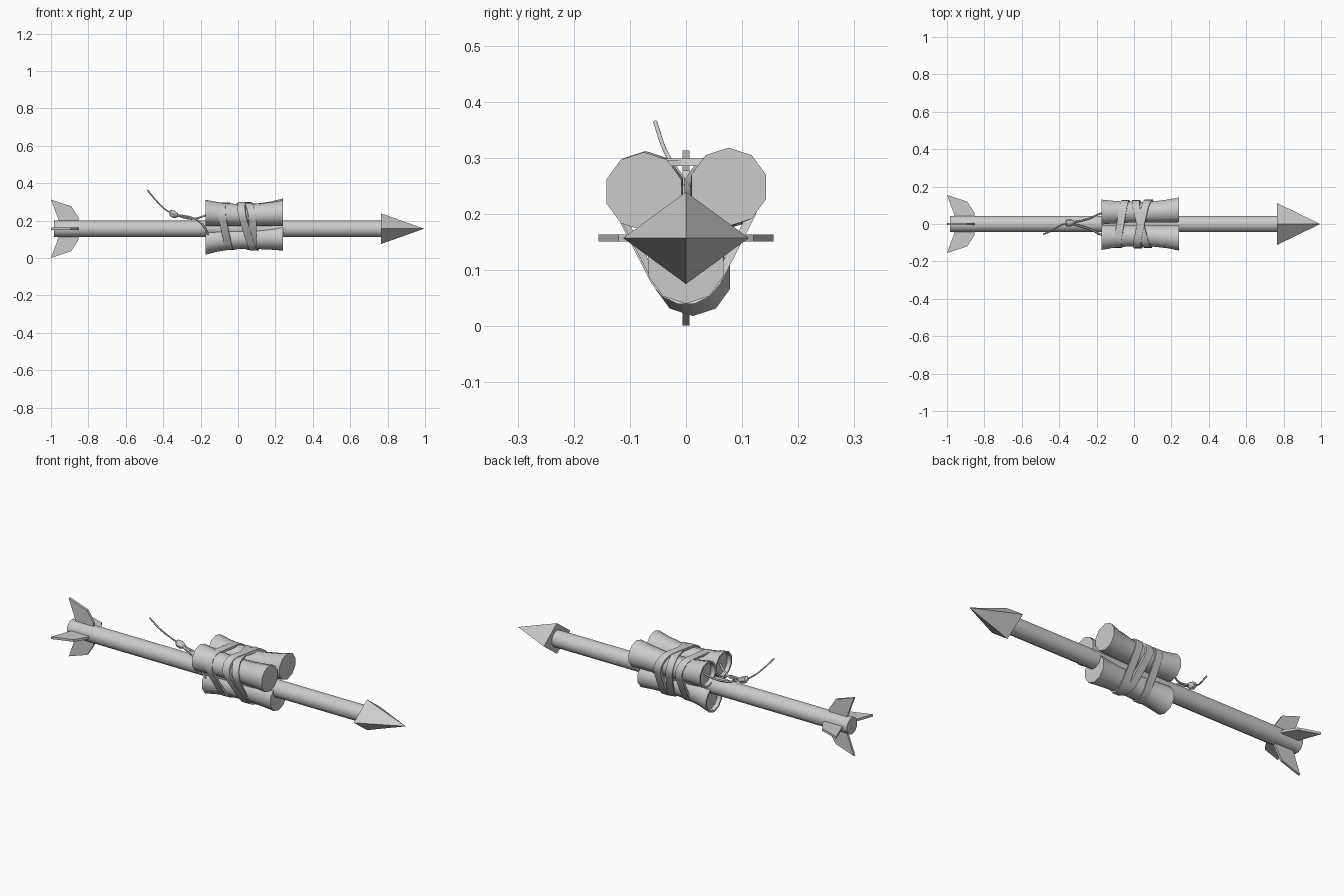
import bpy, bmesh, math
from mathutils import Vector

if "Cube" in bpy.data.objects:
    bpy.data.objects.remove(bpy.data.objects["Cube"])

AX = 0.157   # height of the shaft axis


def make(name, verts, faces, smooth=None):
    me = bpy.data.meshes.new(name)
    me.from_pydata(verts, [], faces)
    bm = bmesh.new()
    bm.from_mesh(me)
    bmesh.ops.recalc_face_normals(bm, faces=bm.faces)
    bm.to_mesh(me)
    bm.free()
    ob = bpy.data.objects.new(name, me)
    bpy.context.collection.objects.link(ob)
    if smooth:
        bpy.ops.object.select_all(action='DESELECT')
        ob.select_set(True)
        bpy.context.view_layer.objects.active = ob
        bpy.ops.object.shade_smooth_by_angle(angle=math.radians(smooth))
    return ob


def tube(name, rings, n, turn=0.0, smooth=40):
    """Capped tube along x; each ring is (x, y, z, radius)."""
    verts = [(x, y + r * math.cos(turn + math.tau * i / n), z + r * math.sin(turn + math.tau * i / n))
             for x, y, z, r in rings for i in range(n)]
    faces = [(k * n + i, k * n + (i + 1) % n, (k + 1) * n + (i + 1) % n, (k + 1) * n + i)
             for k in range(len(rings) - 1) for i in range(n)]
    faces += [tuple(range(n)), tuple(range(len(verts) - n, len(verts)))]
    return make(name, verts, faces, smooth)


def cord(name, pts, r):
    cu = bpy.data.curves.new(name, 'CURVE')
    cu.dimensions = '3D'
    cu.bevel_depth = r
    cu.bevel_resolution = 1
    cu.resolution_u = 4
    cu.use_fill_caps = True
    sp = cu.splines.new('BEZIER')
    sp.bezier_points.add(len(pts) - 1)
    for p, co in zip(sp.bezier_points, pts):
        p.co = co
        p.handle_left_type = p.handle_right_type = 'AUTO'
    ob = bpy.data.objects.new(name, cu)
    bpy.context.collection.objects.link(ob)


# shaft
tube("shaft", [(-0.985, 0, AX, 0.045), (0.78, 0, AX, 0.045)], 12, math.pi / 12)

# four-sided arrowhead
make("arrowhead",
     [(0.765, 0.112, AX), (0.765, 0, AX + 0.082), (0.765, -0.112, AX), (0.765, 0, AX - 0.082), (0.995, 0, AX)],
     [(0, 1, 2, 3), (0, 1, 4), (1, 2, 4), (2, 3, 4), (3, 0, 4)])

# tail fins
outline = [(-1.0, 0.156), (-0.892, 0.12), (-0.853, 0.06), (-0.853, 0.035), (-0.955, 0.035)]
n = len(outline)
for k in range(4):
    c, s = round(math.cos(k * math.pi / 2)), round(math.sin(k * math.pi / 2))
    vs = [(x, r * c - t * s, AX + r * s + t * c) for t in (-0.006, 0.006) for x, r in outline]
    fs = [tuple(range(n)), tuple(range(n, 2 * n))]
    fs += [(i, (i + 1) % n, n + (i + 1) % n, n + i) for i in range(n)]
    make(f"fin_{k + 1}", vs, fs)

# explosive sticks: (back, middle, front) centres, pinched by the straps
sticks = [((0.064, 0.240), (0.063, 0.230), (0.076, 0.248)),
          ((-0.072, 0.242), (-0.063, 0.230), (-0.075, 0.240)),
          ((0.012, 0.088), (0.0, 0.107), (0.0, 0.110))]
for k, (b, m, f) in enumerate(sticks):
    rings = []
    for t in (-1, -0.7, -0.35, 0, 0.35, 0.7, 1):
        e = f if t > 0 else b
        w = t * t
        rings.append((0.0325 + 0.2075 * t, m[0] + (e[0] - m[0]) * w, m[1] + (e[1] - m[1]) * w, 0.058 + 0.012 * w))
    # recessed back end with a thin rim
    x, y, z, r = rings[0]
    rings = [(x + 0.02, y, z, r - 0.012), (x, y, z, r - 0.009)] + rings
    tube(f"stick_{k + 1}", rings, 10, math.pi / 10)


# straps: flat bands following the outer hull of the three sticks
def hull(offset):
    loop = []
    for (y, z), a0, a1 in (((0.063, 0.230), -27, 90), ((-0.063, 0.230), 90, 207), ((0, 0.107), 207, 333)):
        for i in range(6):
            a = math.radians(a0 + (a1 - a0) * i / 5)
            loop.append((y + (0.058 + offset) * math.cos(a), z + (0.058 + offset) * math.sin(a)))
    return loop


def strap(name, x0, ty, tz, half, lift):
    inner, outer = hull(-0.003), hull(lift)
    n = len(inner)
    verts = []
    for loop, sx in ((inner, -1), (outer, -1), (outer, 1), (inner, 1)):
        verts += [(x0 + ty * y + tz * (z - 0.17) + sx * half, y, z) for y, z in loop]
    faces = [(k * n + i, k * n + (i + 1) % n, (k + 1) % 4 * n + (i + 1) % n, (k + 1) % 4 * n + i)
             for k in range(4) for i in range(n)]
    make(name, verts, faces, 40)


strap("strap_1", -0.058, 0.16, -0.12, 0.02, 0.008)
strap("strap_2", 0.052, -0.25, -0.15, 0.02, 0.008)
strap("strap_3", 0.062, 0.22, -0.2, 0.02, 0.011)

# fuses gathered in a knot, one loose end
KNOT = (-0.345, 0.006, 0.235)
cord("fuse_1", [(-0.15, 0.064, 0.24), (-0.19, 0.052, 0.222), (-0.25, 0.026, 0.209), KNOT], 0.005)
cord("fuse_2", [(-0.15, -0.072, 0.24), (-0.19, -0.05, 0.222), (-0.25, -0.022, 0.21), KNOT], 0.005)
cord("fuse_3", [(-0.15, -0.03, 0.1), (-0.18, -0.056, 0.165), (-0.22, -0.035, 0.205), KNOT], 0.005)
cord("fuse_end", [KNOT, (-0.39, -0.005, 0.26), (-0.44, -0.036, 0.31), (-0.485, -0.055, 0.364)], 0.004)
tube("fuse_knot", [(-0.37, 0.004, 0.242, 0.007), (-0.36, 0.005, 0.239, 0.018), (-0.342, 0.006, 0.234, 0.02),
                   (-0.325, 0.007, 0.23, 0.013), (-0.318, 0.007, 0.228, 0.007)], 8)
